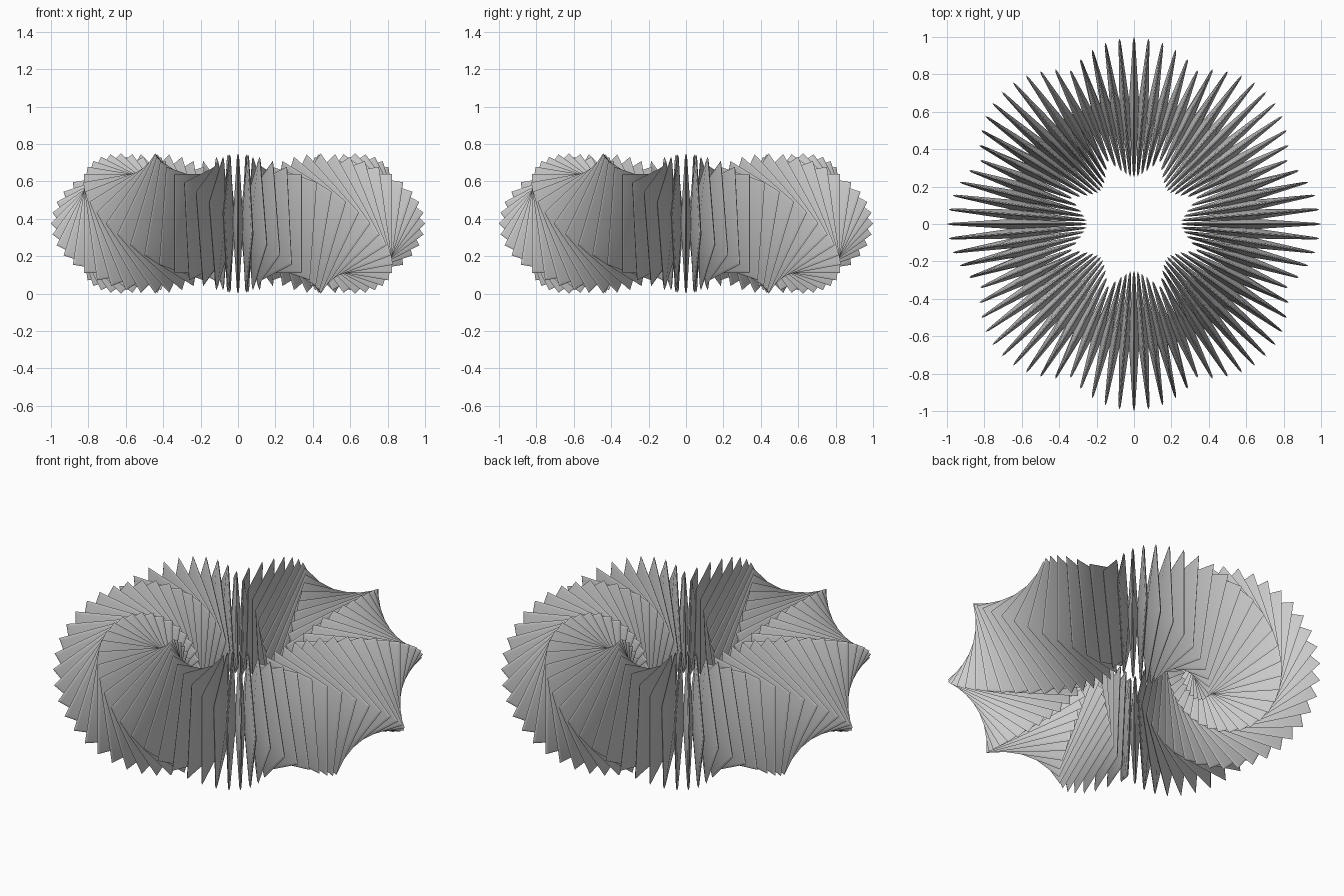
import bpy, bmesh, math
from mathutils import Matrix, Vector

if "Cube" in bpy.data.objects:
    bpy.data.objects.remove(bpy.data.objects["Cube"])

COUNT = 80            # fins around the ring
RING = 0.625          # ring radius
HALF_DIAG = 0.375     # centre to corner of each square fin
TURNS = 2             # full twists around the ring

# fin cross-section: (scale of the square, offset along the ring)
PROFILE = [(0.10, -0.027), (0.22, -0.0235), (0.95, -0.006), (1.0, 0.0),
           (0.95, 0.006), (0.22, 0.0235), (0.10, 0.027)]


def add_fin(bm, matrix):
    """One square fin, thick at its middle with a chamfered thin rim."""
    loops = []
    for scale, offset in PROFILE:
        loop = []
        for k in range(4):
            a = k * math.pi / 2
            p = Vector((HALF_DIAG * scale * math.cos(a), offset,
                        HALF_DIAG * scale * math.sin(a)))
            loop.append(bm.verts.new(matrix @ p))
        loops.append(loop)
    for lo, hi in zip(loops, loops[1:]):
        for k in range(4):
            n = (k + 1) % 4
            bm.faces.new((lo[k], lo[n], hi[n], hi[k]))
    bm.faces.new(loops[0][::-1])
    bm.faces.new(loops[-1])


# ring of fins, each turned a little further than the last
bm = bmesh.new()
for i in range(COUNT):
    phi = 2 * math.pi * i / COUNT
    place = (Matrix.Translation((0, 0, HALF_DIAG))
             @ Matrix.Rotation(phi, 4, 'Z')
             @ Matrix.Translation((RING, 0, 0))
             @ Matrix.Rotation(TURNS * phi, 4, 'Y'))
    add_fin(bm, place)
bmesh.ops.recalc_face_normals(bm, faces=bm.faces)

mesh = bpy.data.meshes.new("twisted_fin_ring")
bm.to_mesh(mesh)
bm.free()
ring = bpy.data.objects.new("twisted_fin_ring", mesh)
bpy.context.collection.objects.link(ring)

# soft waist, crisp rims
bpy.context.view_layer.objects.active = ring
ring.select_set(True)
bpy.ops.object.shade_smooth_by_angle(angle=math.radians(20))
